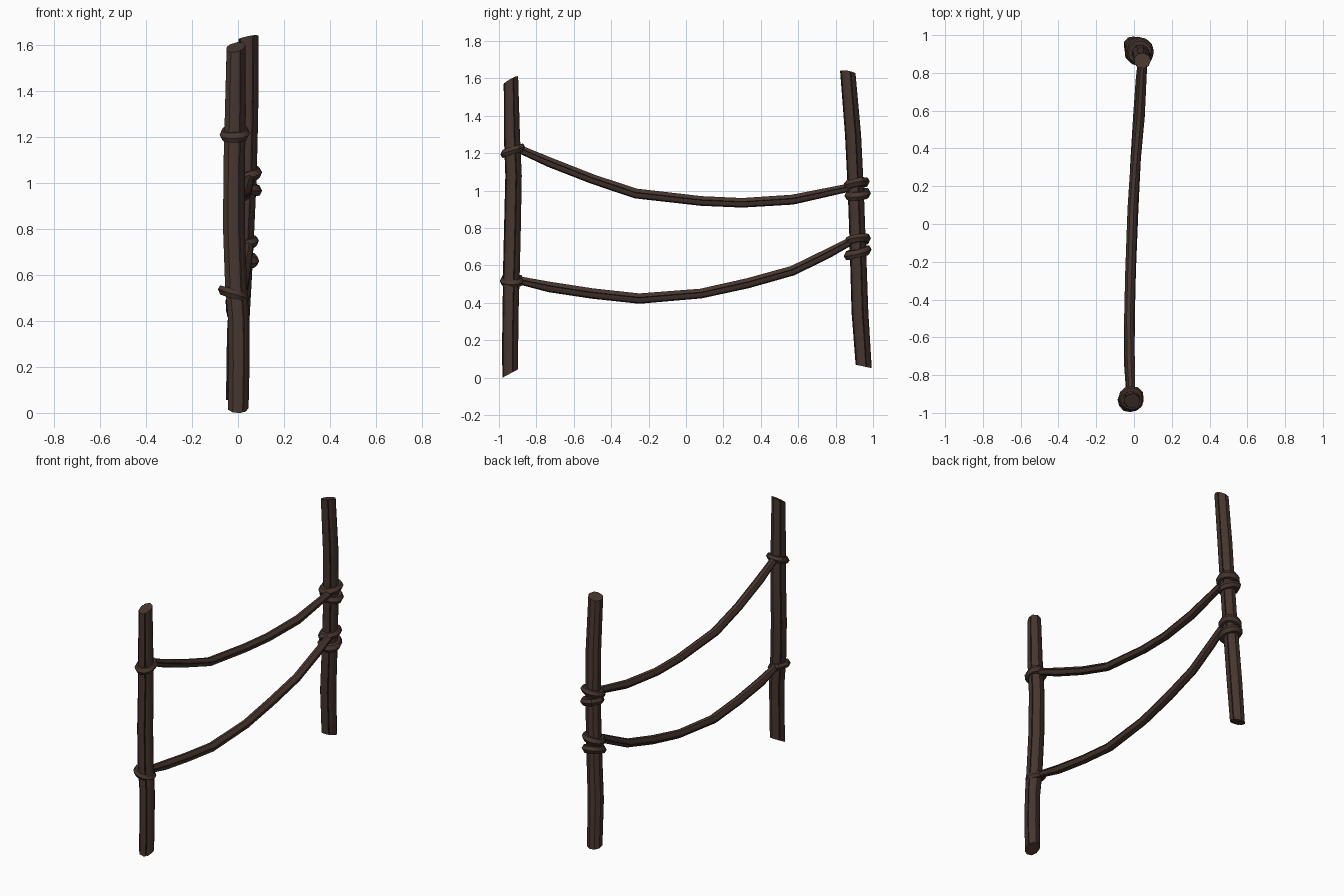
import bpy, bmesh, math, random
from mathutils import Vector

if "Cube" in bpy.data.objects:
    bpy.data.objects.remove(bpy.data.objects["Cube"])

random.seed(4)


def material(name, col):
    m = bpy.data.materials.new(name)
    m.diffuse_color = (*col, 1)
    m.use_nodes = True
    m.node_tree.nodes["Principled BSDF"].inputs["Base Color"].default_value = m.diffuse_color
    return m


BARK = material("dark brown bark", (0.062, 0.036, 0.028))
CRACK = material("darker brown crack", (0.028, 0.017, 0.014))


def tube(name, frames, section, closed=False, dark=()):
    """frames: (centre, u, v); section: (angle in degrees, radius factor)."""
    bm = bmesh.new()
    rings = []
    for c, u, v in frames:
        rings.append([bm.verts.new(c + u * (k * math.cos(math.radians(a))) + v * (k * math.sin(math.radians(a))))
                      for a, k in section])
    n, m = len(rings), len(section)
    for i in range(n if closed else n - 1):
        r0, r1 = rings[i], rings[(i + 1) % n]
        for j in range(m):
            f = bm.faces.new((r0[j], r0[(j + 1) % m], r1[(j + 1) % m], r1[j]))
            if j in dark:
                f.material_index = 1
    if not closed:
        bm.faces.new(rings[0][::-1])
        bm.faces.new(rings[-1])
    bmesh.ops.recalc_face_normals(bm, faces=bm.faces[:])
    me = bpy.data.meshes.new(name)
    bm.to_mesh(me)
    bm.free()
    me.materials.append(BARK)
    me.materials.append(CRACK)
    ob = bpy.data.objects.new(name, me)
    bpy.context.collection.objects.link(ob)
    bpy.ops.object.select_all(action='DESELECT')
    ob.select_set(True)
    bpy.context.view_layer.objects.active = ob
    bpy.ops.object.shade_smooth_by_angle(angle=math.radians(35))
    return ob


def grooved(angles, grooves):
    """Round section with narrow V grooves; returns the section and groove faces."""
    pts = [(a, 1.0) for a in angles]
    for g in grooves:
        pts += [(g - 4, 1.0), (g, 0.88), (g + 4, 1.0)]
    pts.sort()
    dark = [i for i, p in enumerate(pts) if p[1] < 1] + [i - 1 for i, p in enumerate(pts) if p[1] < 1]
    return pts, dark


# Posts: points are x, y, z, radius; slants tilt the cut ends (dz/dx, dz/dy)
def post(name, pts, low, high, grooves):
    frames = []
    for i, (x, y, z, r) in enumerate(pts):
        sx, sy = low if i == 0 else high if i == len(pts) - 1 else (0, 0)
        frames.append((Vector((x, y, z)), Vector((r, 0, sx * r)), Vector((0, r * 0.93, sy * r))))
    section, dark = grooved(range(0, 360, 40), grooves)
    tube(name, frames, section, dark=dark)


post("front_post",
     [(0, -0.94, 0.022, .046), (0.003, -0.94, 0.2, .047), (0.002, -0.937, 0.4, .047),
      (-0.01, -0.934, 0.55, .049), (-0.019, -0.928, 0.8, .049), (-0.018, -0.922, 1.08, .048),
      (-0.013, -0.931, 1.3, .047), (-0.01, -0.936, 1.59, .042)],
     (0, 0.5), (0.2, 0.5), (20, 140, 300))
post("back_post",
     [(-0.008, 0.95, 0.06, .047), (-0.002, 0.93, 0.35, .049), (0.013, 0.922, 0.6, .048),
      (0.024, 0.915, 0.8, .047), (0.034, 0.907, 1.02, .047), (0.041, 0.893, 1.3, .047),
      (0.044, 0.865, 1.632, .045)],
     (0, -0.2), (0.2, -0.15), (20, 220, 300))


# Sagging rails strung between the posts
def rail(name, pts):
    P = [Vector(p) for p in pts]
    frames = []
    for i, p in enumerate(P):
        t = (P[min(i + 1, len(P) - 1)] - P[max(i - 1, 0)]).normalized()
        side = t.cross(Vector((0, 0, 1))).normalized()
        r = random.uniform(0.026, 0.029) if 0 < i < len(P) - 1 else 0.022
        frames.append((p, side * r, side.cross(t) * r))
    section, dark = grooved((30, 75, 120, 170, 215, 260, 310, 350), (10, 190))
    tube(name, frames, section, dark=dark)


rail("upper_rail",
     [(-0.015, -0.89, 1.222), (-0.022, -0.73, 1.152), (-0.026, -0.5, 1.062), (-0.02, -0.27, 0.985),
      (-0.008, 0.08, 0.945), (0.006, 0.3, 0.935), (0.03, 0.57, 0.952), (0.05, 0.89, 1.02)])
rail("lower_rail",
     [(-0.02, -0.89, 0.52), (-0.025, -0.73, 0.485), (-0.024, -0.5, 0.45), (-0.018, -0.25, 0.423),
      (-0.003, 0.08, 0.45), (0.008, 0.33, 0.505), (0.022, 0.57, 0.572), (0.035, 0.76, 0.665),
      (0.045, 0.89, 0.735)])


# Bindings: tilted loops wrapped round each post
def loop(name, x, y, z, R, tx, ty, r=0.02):
    frames = []
    for i in range(12):
        a = math.tau * i / 12
        d = Vector((math.cos(a), math.sin(a), tx * math.cos(a) + ty * math.sin(a)))
        k = R * random.uniform(0.96, 1.05)
        q = r * random.uniform(0.92, 1.1)
        frames.append((Vector((x, y, z)) + d * k, d * q, Vector((0, 0, q * 1.15))))
    tube(name, frames, [(60 * j, 1.0) for j in range(6)], closed=True)


loop("front_upper_binding", -0.014, -0.925, 1.213, 0.047, 0.05, 0.3)
loop("front_lower_binding", -0.02, -0.93, 0.518, 0.047, -0.3, 0.02)
loop("back_upper_binding_a", 0.032, 0.91, 1.035, 0.05, 0.15, 0.2, 0.022)
loop("back_upper_binding_b", 0.03, 0.918, 0.98, 0.05, -0.2, 0.1, 0.022)
loop("back_lower_binding_a", 0.022, 0.915, 0.735, 0.05, 0.2, 0.15, 0.022)
loop("back_lower_binding_b", 0.02, 0.918, 0.668, 0.05, -0.1, 0.25, 0.022)
